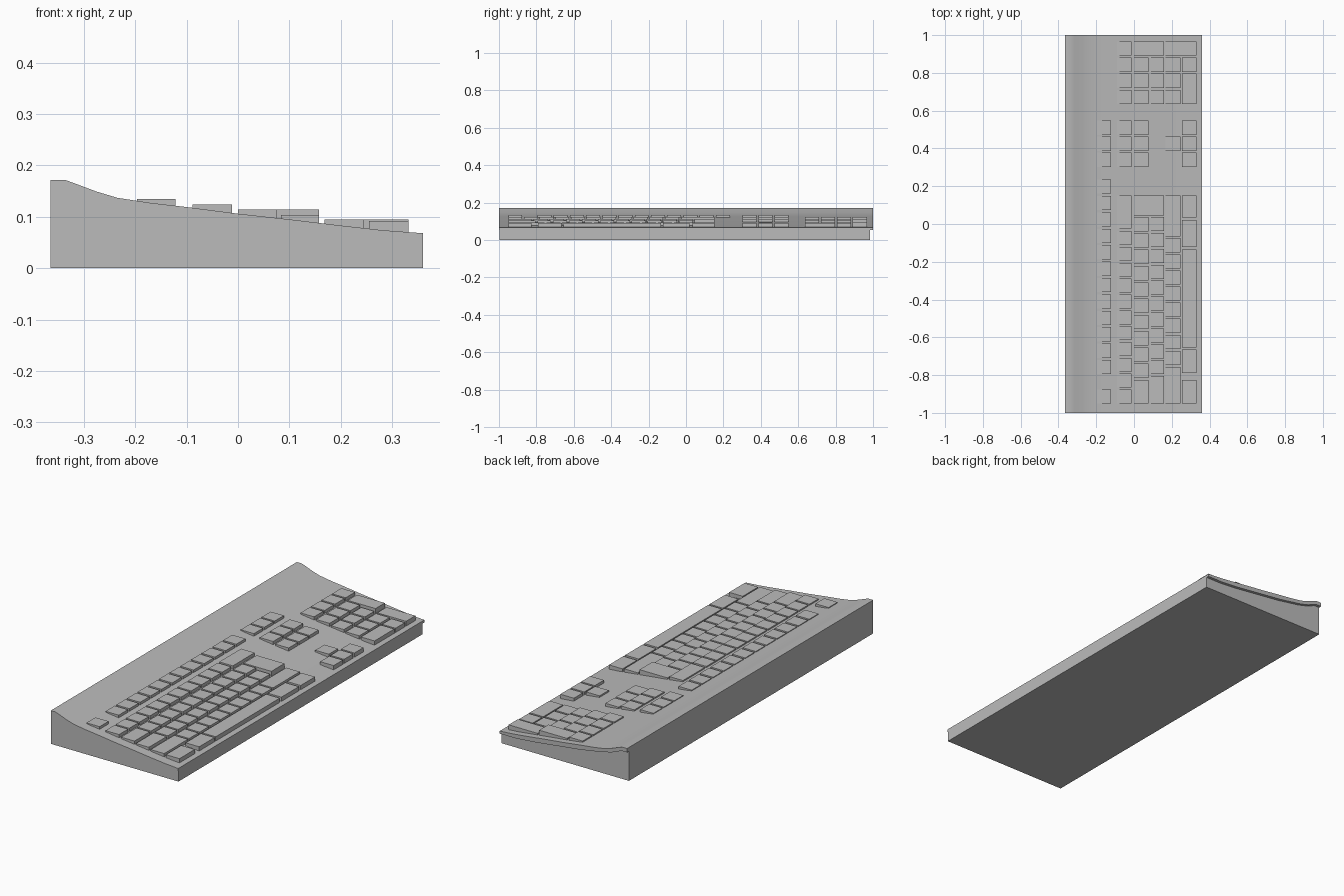
import bpy, bmesh

if "Cube" in bpy.data.objects:
    bpy.data.objects.remove(bpy.data.objects["Cube"])

casing = bpy.data.materials.new("casing grey")
casing.diffuse_color = (0.5, 0.5, 0.5, 1)
casing.use_nodes = True
casing.node_tree.nodes["Principled BSDF"].inputs["Base Color"].default_value = casing.diffuse_color


def finish(bm, name):
    bmesh.ops.recalc_face_normals(bm, faces=bm.faces)
    me = bpy.data.meshes.new(name)
    bm.to_mesh(me)
    bm.free()
    me.materials.append(casing)
    ob = bpy.data.objects.new(name, me)
    bpy.context.collection.objects.link(ob)
    return ob


def extrude_y(name, profile, y0, y1):
    """Extrude an x-z profile along y."""
    bm = bmesh.new()
    f = bm.faces.new([bm.verts.new((x, y0, z)) for x, z in profile])
    r = bmesh.ops.extrude_face_region(bm, geom=[f])
    for v in r["geom"]:
        if isinstance(v, bmesh.types.BMVert):
            v.co.y = y1
    return finish(bm, name)


def prism(bm, outline, z0, z1):
    """Add an upright prism on an x-y outline."""
    lo = [bm.verts.new((x, y, z0)) for x, y in outline]
    hi = [bm.verts.new((x, y, z1)) for x, y in outline]
    bm.faces.new(lo)
    bm.faces.new(hi)
    n = len(outline)
    for i in range(n):
        j = (i + 1) % n
        bm.faces.new((lo[i], lo[j], hi[j], hi[i]))


def keys(name, spans, x0, x1, top):
    """A row of flat-topped keys, one per y span."""
    bm = bmesh.new()
    for a, b in spans:
        prism(bm, [(x0, a), (x1, a), (x1, b), (x0, b)], top - 0.03, top)
    return finish(bm, name)


def run(start, end, n, gap=0.01):
    """n equal key spans between start and end."""
    p = (end - start + gap) / n
    return [(start + i * p, start + (i + 1) * p - gap) for i in range(n)]


# Casing: curved top shell over a solid wedge
upper = [(-0.365, 0.172), (-0.337, 0.172), (-0.315, 0.164), (-0.275, 0.149),
         (-0.235, 0.137), (-0.17, 0.127), (-0.1, 0.119), (0.0, 0.106),
         (0.1, 0.095), (0.2, 0.083), (0.28, 0.074), (0.36, 0.068)]
lower = [(-0.365, 0.152), (-0.335, 0.152), (-0.28, 0.130), (-0.23, 0.117),
         (-0.1, 0.095), (0.0, 0.083), (0.17, 0.063), (0.27, 0.055), (0.36, 0.055)]
extrude_y("top_shell", upper + lower[::-1], -1.0, 1.0)
extrude_y("base_wedge", [(x, z + 0.002) for x, z in lower] + [(0.36, 0), (-0.365, 0)],
          -0.998, 0.985)

# Rows: x start, x end, top height
R = [(-0.197, -0.122, 0.135), (-0.089, -0.012, 0.124), (0.0, 0.076, 0.114),
     (0.084, 0.158, 0.104), (0.168, 0.245, 0.095), (0.255, 0.332, 0.092)]

# Main block
keys("function_keys", [(-0.95, -0.877)] + run(-0.795, 0.235, 12, 0.012), *R[0])
keys("number_keys", run(-0.95, -0.038, 11) + [(-0.025, 0.152)], *R[1])
keys("upper_letter_keys", [(-0.95, -0.825)] + run(-0.815, 0.036, 10), *R[2])
keys("home_letter_keys", [(-0.95, -0.805)] + run(-0.795, 0.036, 10), *R[3])
keys("lower_letter_keys", [(-0.95, -0.757)] + run(-0.747, -0.075, 8)
     + [(-0.065, 0.152)], *R[4])
keys("bottom_keys", [(-0.95, -0.825), (-0.79, -0.665), (-0.655, -0.135),
                     (-0.122, 0.02), (0.035, 0.152)], *R[5])

# L-shaped return key
bm = bmesh.new()
prism(bm, [(0.0, 0.046), (0.076, 0.046), (0.158, 0.046), (0.158, 0.152), (0.0, 0.152)],
      0.075, 0.114)
finish(bm, "return_key")

# Navigation block and arrows
nav = run(0.303, 0.547, 3)
keys("system_keys", nav, *R[0])
keys("navigation_upper_keys", nav, *R[1])
keys("navigation_lower_keys", nav, *R[2])
keys("arrow_up_key", [nav[1]], *R[4])
keys("arrow_row_keys", nav, *R[5])

# Number pad
pad = run(0.635, 0.967, 4)
keys("pad_top_keys", pad, *R[1])
for i, r in enumerate(R[2:5]):
    keys("pad_digit_keys_%d" % (i + 1), pad[:3], *r)
keys("pad_bottom_keys", [(pad[0][0], pad[1][1]), pad[2]], *R[5])
keys("pad_tall_upper_key", [pad[3]], R[2][0], R[3][1], 0.114)
keys("pad_tall_lower_key", [pad[3]], R[4][0], R[5][1], 0.095)

# Soften the curved shell only
shell = bpy.data.objects["top_shell"]
bpy.context.view_layer.objects.active = shell
shell.select_set(True)
bpy.ops.object.shade_smooth_by_angle()
